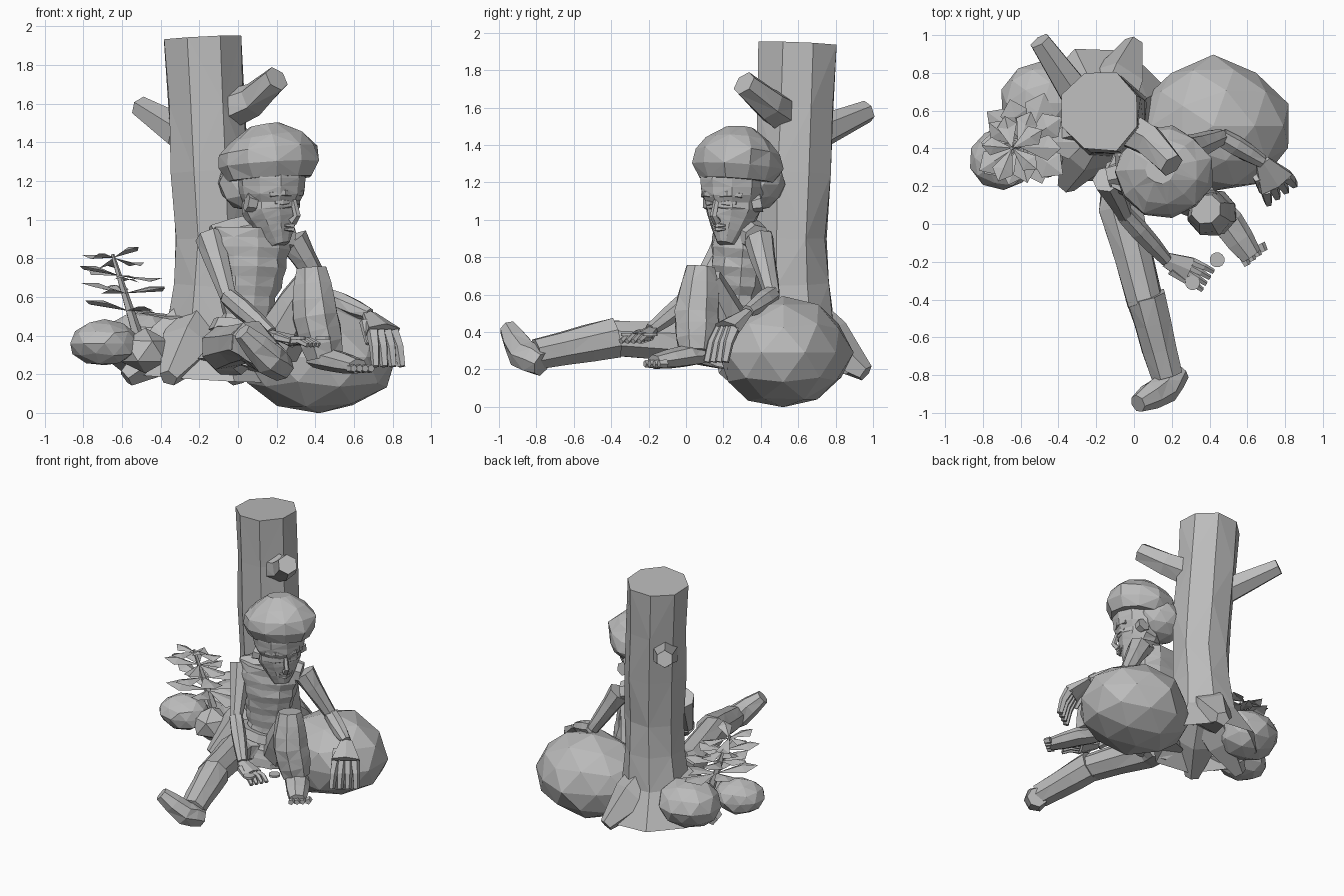
import bpy
import random
from math import cos, sin, pi, radians
from mathutils import Vector, Matrix

random.seed(4)
if "Cube" in bpy.data.objects:
    bpy.data.objects.remove(bpy.data.objects["Cube"])

UP, FRONT = Vector((0, 0, 1)), Vector((0, -1, 0))
grey = bpy.data.materials.new("stone_grey")
grey.use_nodes = True
grey.diffuse_color = (.5, .5, .5, 1)
grey.node_tree.nodes["Principled BSDF"].inputs["Base Color"].default_value = grey.diffuse_color


def build(name, verts, faces, place):
    mesh = bpy.data.meshes.new(name)
    mesh.from_pydata([place @ Vector(v) for v in verts], [], faces)
    mesh.materials.append(grey)
    bpy.context.collection.objects.link(bpy.data.objects.new(name, mesh))


def taper(start, end, bulge=0):
    return lambda t: start + (end - start) * t + bulge * sin(pi * t)


def sweep(name, path, radius, sides=7, ref=UP, squash=1, jitter=0, cuts=2, place=Matrix(), closed=True):
    """Sweep a faceted ring along a path, with its radius given by a rule."""
    path = [Vector(p) for p in path]
    total = (len(path) - 1) * cuts
    centres = []
    for i in range(total + 1):
        leg = min(i // cuts, len(path) - 2)
        centres.append(path[leg].lerp(path[leg + 1], i / cuts - leg))
    verts, faces = [], []
    for i, centre in enumerate(centres):
        along = (centres[min(i + 1, total)] - centres[max(i - 1, 0)]).normalized()
        across = along.cross(ref).normalized()
        depth = along.cross(across) * squash
        for k in range(sides):
            angle = 2 * pi * (k + .5) / sides
            size = radius(i / total) * random.uniform(1 - jitter, 1 + jitter)
            verts.append(centre + (across * cos(angle) + depth * sin(angle)) * size)
    for i in range(total):
        for k in range(sides):
            a, b = i * sides + k, i * sides + (k + 1) % sides
            c, d = b + sides, a + sides
            # Alternate the diagonals for a chiselled look
            faces += [(a, b, c), (a, c, d)] if (i + k) % 2 else [(a, b, d), (b, c, d)]
    if closed:
        faces.append(list(reversed(range(sides))))
    faces.append(list(range(total * sides, len(verts))))
    build(name, verts, faces, place)


def rock(name, centre, radii, jitter=.06, detail=2):
    bpy.ops.mesh.primitive_ico_sphere_add(subdivisions=detail, radius=1)
    obj = bpy.context.object
    obj.name = name
    obj.data.materials.append(grey)
    for v in obj.data.vertices:
        swell = random.uniform(1 - jitter, 1 + jitter)
        v.co = Vector(c + p * r * swell for c, p, r in zip(centre, v.co, radii))


def arm(side, shoulder, elbow, wrist, knuckles, tip, spread):
    """Upper arm, forearm, palm, four fingers and a thumb."""
    shoulder, elbow, wrist, knuckles, tip, spread = map(
        Vector, (shoulder, elbow, wrist, knuckles, tip, spread))
    palm_normal = (knuckles - wrist).cross(spread).normalized()
    width = spread.length
    sweep(side + "_upper_arm", [shoulder, elbow], taper(.08, .045), jitter=.06, cuts=3)
    sweep(side + "_forearm", [elbow, wrist], taper(.05, .035, .01), jitter=.06, cuts=3)
    sweep(side + "_palm", [wrist, knuckles], taper(.045, width * 1.3), 6, palm_normal, squash=.45)
    for i in range(4):
        offset = spread * (i - 1.5) / 2
        middle = knuckles.lerp(tip, .5) + offset * 1.2 + palm_normal * .015
        sweep(f"{side}_finger_{i}", [knuckles + offset, middle, tip + offset * 1.3],
              taper(width * .4, width * .25), 5, palm_normal, cuts=1)
    thumb = wrist.lerp(knuckles, .4) - spread * .8
    sweep(side + "_thumb", [thumb, thumb.lerp(tip, .5) - spread * .6], taper(.025, .015), 5, palm_normal)


# Tree trunk with a flared base, front roots and two stub branches
sweep("trunk", [(-.17, .58, .18), (-.13, .56, .9), (-.18, .6, 1.94)],
      lambda t: .19 + .03 * t + .19 * (1 - t) ** 8, 8, FRONT, jitter=.05, cuts=3, closed=False)
for i, (x, y) in enumerate([(-.36, .2), (-.58, .45), (0, .96)]):
    sweep(f"root_{i}", [(-.16, .56, .5), (x, y, .18)], taper(.16, .05, .04), 5, closed=False)
sweep("front_branch", [(-.1, .54, 1.55), (.08, .44, 1.62), (.2, .31, 1.73)], taper(.11, .07), 6, cuts=1)
sweep("back_branch", [(-.28, .65, 1.44), (-.5, .97, 1.58)], taper(.1, .06), 6)

# Boulders
rock("large_boulder", (.42, .52, .29), (.4, .36, .29), .05)
rock("side_rock", (-.69, .35, .36), (.18, .17, .12))
rock("back_rock", (-.48, .64, .36), (.22, .22, .17))
rock("small_rock", (-.48, .37, .32), (.14, .15, .12), detail=1)

# Plant with tiers of folded leaves
root, crown = Vector((-.52, .45, .4)), Vector((-.65, .4, .82))
sweep("plant_stem", [root, crown], taper(.03, .01), 5)
for tier in range(4):
    stem = Matrix.Translation(root.lerp(crown, .3 + tier * .22))
    for k in range(5):
        turn = Matrix.Rotation(pi * k * .4 + tier * .6, 4, "Z")
        reach = (.28 - tier * .03) * random.uniform(.8, 1.1)
        rise = random.uniform(-.04, .06)
        edge = [(reach * .7, side * reach * .3, rise - .02) for side in (1, -1)]
        build(f"leaf_{tier}_{k}", [(0, 0, 0), edge[0], (reach, 0, rise), edge[1], (reach * .6, 0, rise)],
              [(0, 4, 1), (1, 4, 2), (2, 4, 3), (3, 4, 0)], stem @ turn)

# Torso: narrow waist, ribs on alternate rings
chest_front = Vector((.3, -1, 0))
sweep("torso", [(0, .25, .24), (.05, .27, .5), (.06, .3, .95)],
      lambda t: .17 + .04 * cos(7 * t) + .005 * cos(18 * pi * t),
      10, chest_front, squash=.75, jitter=.03, cuts=9)
sweep("waistband", [(.03, .25, .4), (.04, .26, .46)], taper(.19, .17), 10, chest_front, squash=.78)
sweep("shoulder_yoke", [(-.13, .25, .9), (.08, .3, .94), (.27, .38, .9)], taper(.075, .075, .02))
sweep("neck", [(.09, .31, .9), (.15, .27, 1.06)], taper(.1, .08), ref=FRONT)

# Head, shaped facing forward, then turned to the side
head = Matrix.Translation((.17, .25, 1.05)) @ Matrix.Rotation(radians(53), 4, "Z")
sweep("face", [(0, -.06, -.18), (0, 0, 0), (0, 0, .25)],
      lambda t: .05 + .13 * sin(1.8 * t) - .012 * (abs(t - .58) < .03),
      10, FRONT, jitter=.02, cuts=6, place=head)
sweep("nose", [(0, -.14, .07), (0, -.17, -.03), (0, -.14, -.06)], taper(.015, .025), 5, FRONT, cuts=1, place=head)
for name, drop in (("upper_lip", .08), ("lower_lip", .1)):
    sweep(name, [(-.04, -.12, -drop), (0, -.14, -drop), (.04, -.12, -drop)],
          taper(.005, .005, .01), 5, cuts=1, place=head)
for name, side in (("left", 1), ("right", -1)):
    mirrored = head @ Matrix.Scale(side, 4, (1, 0, 0))
    sweep(name + "_brow", [(.01, -.15, .08), (.07, -.14, .09), (.13, -.09, .08)],
          taper(.015, .015, .005), 5, cuts=1, place=mirrored)
    sweep(name + "_eyelid", [(.03, -.14, .04), (.1, -.1, .04)], taper(.01, .01, .01), 5, place=mirrored)
    sweep(name + "_ear", [(.13, 0, .03), (.17, .03, .04)], taper(.04, .05), 6, place=mirrored)

# Hair: full crown and a lower mass at the nape
sweep("hair_crown", [(.17, .27, 1.21), (.16, .28, 1.36), (.14, .29, 1.49)], taper(.22, .08, .1),
      11, FRONT, squash=.94, jitter=.06)
rock("hair_nape", (.07, .36, 1.19), (.18, .17, .15), .07)

# Arms, one resting forward and one draped over the boulder
arm("right", (-.14, .24, .91), (-.05, .05, .6), (.17, -.19, .41), (.29, -.24, .37), (.39, -.3, .35), (.03, .05, 0))
arm("left", (.28, .39, .9), (.46, .46, .6), (.68, .33, .51), (.75, .22, .42), (.78, .16, .24), (.07, .05, 0))

# Coins by the open hand
for name, spot in (("near_coin", Vector((.31, -.31, .38))), ("far_coin", Vector((.44, -.19, .38)))):
    sweep(name, [spot, spot + UP * .015], taper(.04, .04), 12, FRONT, cuts=1)

# Stretched right leg
sweep("right_thigh", [(-.03, .25, .32), (-.07, .08, .34), (.06, -.42, .37)], taper(.14, .1), 8, jitter=.06)
sweep("right_shin", [(.06, -.38, .37), (.17, -.8, .28)], taper(.11, .09), 8, jitter=.06, cuts=3)
sweep("right_foot", [(.23, -.77, .23), (.16, -.87, .28), (.02, -.95, .42)], taper(.07, .05, .025), jitter=.04)

# Bent left leg
sweep("left_thigh", [(.2, .25, .34), (.38, .1, .68)], taper(.14, .09, .01), 8, FRONT, jitter=.05, cuts=3)
sweep("left_shin", [(.38, .08, .75), (.4, .06, .5), (.45, .06, .29)],
      taper(.08, .1, .035), 8, FRONT, jitter=.06, cuts=3)
sweep("left_foot", [(.4, .1, .28), (.5, 0, .27), (.62, -.17, .24)], taper(.07, .06, .025), squash=.65, jitter=.04)
for i in range(4):
    toe = Vector((.58, -.18, .23)) + Vector((.03, .025, 0)) * i
    sweep(f"left_toe_{i}", [toe, toe + Vector((.02, -.04, 0))], taper(.025, .02), 5, cuts=1)
